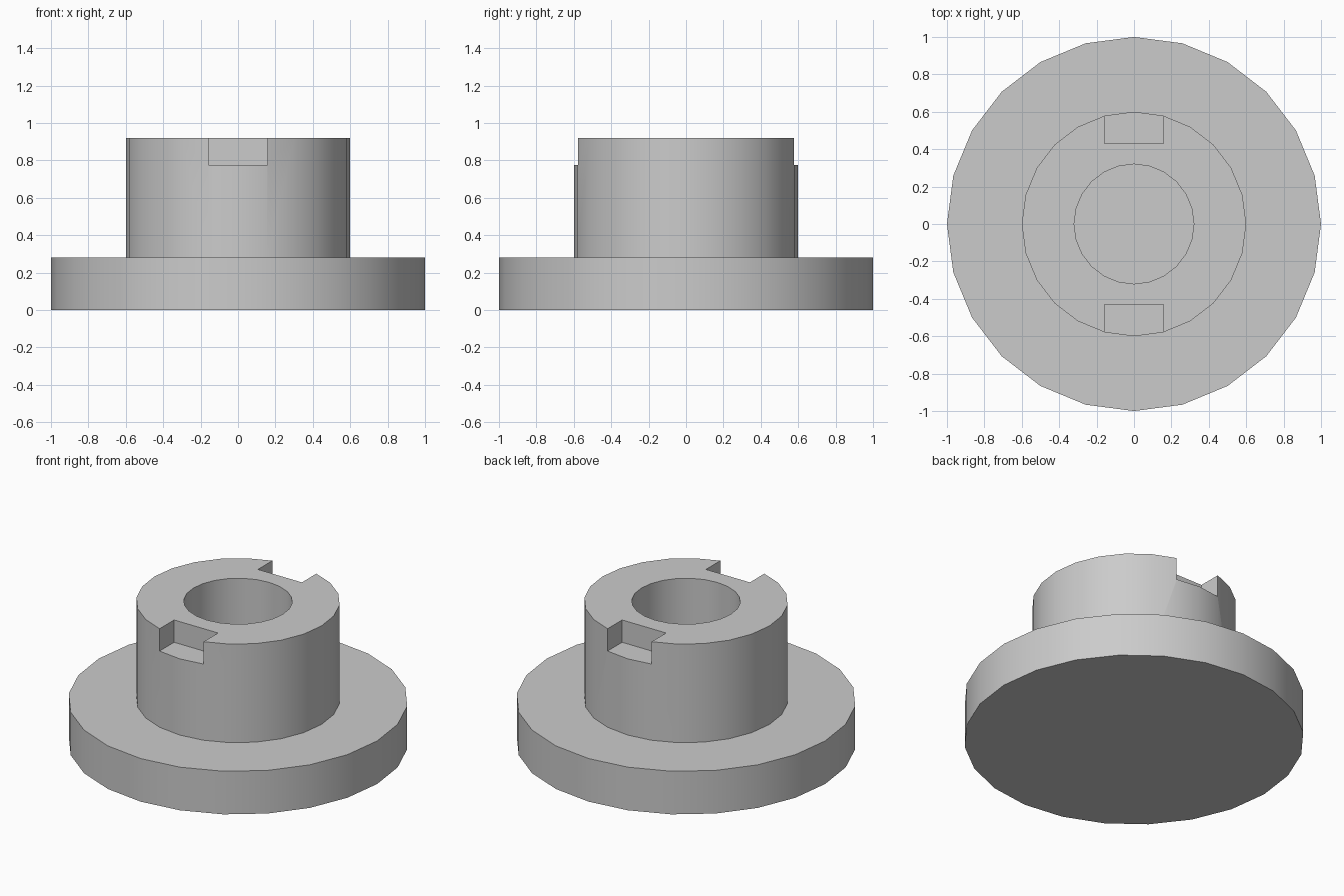
import bpy
import bmesh
from math import radians

SIDES = 24
FLANGE_TOP, HUB_TOP, SLOT_FLOOR = 0.28, 0.92, 0.775

cube = bpy.data.objects.get("Cube")
if cube:
    bpy.data.objects.remove(cube, do_unlink=True)

# Plain grey for the whole part
grey = bpy.data.materials.new("plain_grey")
grey.use_nodes = True
colour = (0.6, 0.6, 0.6, 1)
grey.diffuse_color = colour
grey.node_tree.nodes["Principled BSDF"].inputs["Base Color"].default_value = colour


def add_lathe(name, profile):
    """Spin a closed (radius, height) profile around z."""
    bm = bmesh.new()
    verts = [bm.verts.new((r, 0, z)) for r, z in profile]
    edges = [bm.edges.new(pair) for pair in zip(verts, verts[1:])]
    bmesh.ops.spin(bm, geom=verts + edges, cent=(0, 0, 0), axis=(0, 0, 1),
                   angle=radians(360), steps=SIDES, use_duplicate=False)
    bmesh.ops.remove_doubles(bm, verts=bm.verts, dist=0.0001)
    # Merge the flat fans and rings into clean faces
    bmesh.ops.recalc_face_normals(bm, faces=bm.faces)
    mesh = bpy.data.meshes.new(name)
    bm.to_mesh(mesh)
    bm.free()
    mesh.materials.append(grey)
    obj = bpy.data.objects.new(name, mesh)
    bpy.context.collection.objects.link(obj)
    return obj


# Flange, hub and blind bore in one turned body
body = add_lathe("flanged_hub", [
    (0, 0), (1, 0), (1, FLANGE_TOP), (0.6, FLANGE_TOP),
    (0.6, HUB_TOP), (0.32, HUB_TOP), (0.32, FLANGE_TOP), (0, FLANGE_TOP)])

# Drive slots cut into the hub rim, front and back
for side, label in ((-1, "front"), (1, "back")):
    bpy.ops.mesh.primitive_cube_add(size=1, location=(0, side * 0.58, SLOT_FLOOR + 0.15))
    cutter = bpy.context.object
    cutter.name = label + "_slot_cutter"
    cutter.scale = (0.316, 0.3, 0.3)
    cutter.hide_render = True
    cut = body.modifiers.new(label + "_slot", "BOOLEAN")
    cut.operation = "DIFFERENCE"
    cut.solver = "EXACT"
    cut.object = cutter
    bpy.context.view_layer.objects.active = body
    bpy.ops.object.modifier_apply(modifier=cut.name)
    bpy.data.objects.remove(cutter, do_unlink=True)

# Smooth round walls, sharp rims
bpy.ops.object.select_all(action="DESELECT")
body.select_set(True)
bpy.context.view_layer.objects.active = body
bpy.ops.object.shade_smooth_by_angle(angle=radians(30))
